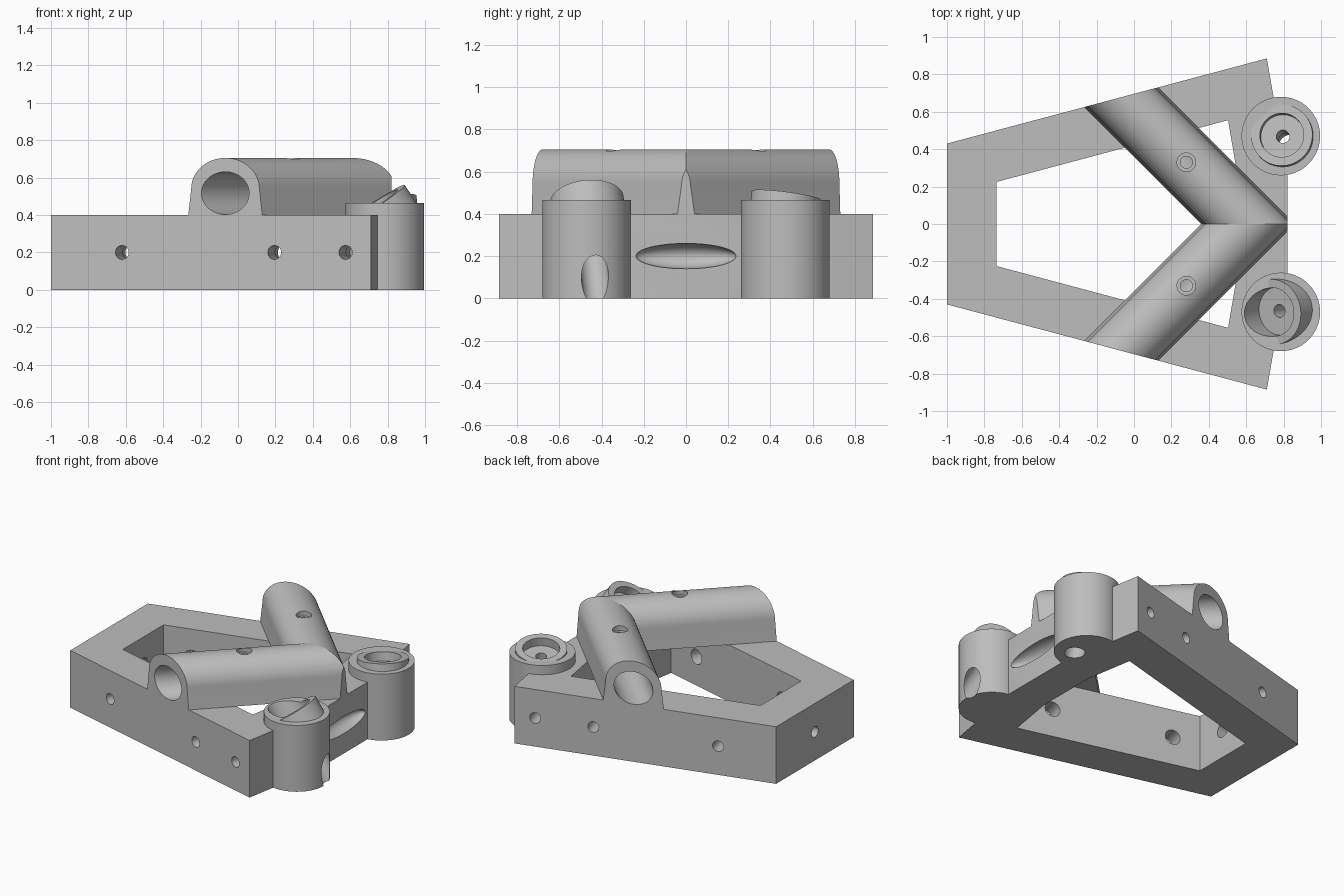
import bpy, bmesh, math
from mathutils import Vector

cube = bpy.data.objects.get("Cube")
if cube:
    bpy.data.objects.remove(cube, do_unlink=True)

grey = bpy.data.materials.new("light grey")
grey.use_nodes = True
colour = (0.51, 0.51, 0.51, 1)
grey.diffuse_color = colour
grey.node_tree.nodes["Principled BSDF"].inputs["Base Color"].default_value = colour


def finish(name, bm):
    bmesh.ops.recalc_face_normals(bm, faces=bm.faces)
    mesh = bpy.data.meshes.new(name)
    bm.to_mesh(mesh)
    bm.free()
    mesh.materials.append(grey)
    obj = bpy.data.objects.new(name, mesh)
    bpy.context.collection.objects.link(obj)
    return obj


def extrude(name, points, along):
    """Solid made by sweeping a flat outline along a vector."""
    bm = bmesh.new()
    face = bm.faces.new([bm.verts.new(p) for p in points])
    new = bmesh.ops.extrude_face_region(bm, geom=[face])["geom"]
    bmesh.ops.translate(bm, vec=along, verts=[v for v in new if isinstance(v, bmesh.types.BMVert)])
    return finish(name, bm)


def prism(name, outline, z0, z1):
    return extrude(name, [(x, y, z0) for x, y in outline], Vector((0, 0, z1 - z0)))


def rod(name, a, b, radius, sides=48):
    a, b = Vector(a), Vector(b)
    turn = (b - a).to_track_quat("Z", "Y")
    ring = [a + turn @ Vector((radius * math.cos(t), radius * math.sin(t), 0))
            for t in (2 * math.pi * i / sides for i in range(sides))]
    return extrude(name, ring, b - a)


def combine(obj, tool, operation="DIFFERENCE", keep=False):
    mod = obj.modifiers.new("cut", "BOOLEAN")
    mod.operation, mod.solver, mod.object = operation, "EXACT", tool
    bpy.context.view_layer.objects.active = obj
    bpy.ops.object.modifier_apply(modifier=mod.name)
    if not keep:
        bpy.data.objects.remove(tool, do_unlink=True)


def mirrored(half):
    return half + [(x, -y) for x, y in reversed(half)]


# Frame with a window
outer = [(-1, -0.43), (0.71, -0.885), (0.82, -0.26)]
inner = [(-0.735, -0.225), (0.503, -0.555), (0.56, -0.22)]
frame = prism("frame", mirrored(outer), 0, 0.4)
combine(frame, prism("window_cutter", mirrored(inner), -0.1, 0.5))

# Scooped groove on the end between the pods
bm = bmesh.new()
bmesh.ops.create_uvsphere(bm, u_segments=48, v_segments=24, radius=1)
bmesh.ops.scale(bm, vec=(0.08, 0.237, 0.06), verts=bm.verts)
bmesh.ops.translate(bm, vec=(0.82, 0, 0.2), verts=bm.verts)
combine(frame, finish("groove_cutter", bm))


# Stepped screw holes through the walls
def screw_hole(start, direction):
    start, direction = Vector(start), Vector(direction).normalized()
    for begin, end, radius in ((-0.05, 0.34, 0.037), (0.15, 0.36, 0.052)):
        combine(frame, rod("screw_cutter", start + direction * begin, start + direction * end, radius, 32))


slope = 0.455 / 1.71
for side in (-1, 1):
    for x in (-0.62, 0.195, 0.575):
        screw_hole((x, side * (0.43 + slope * (x + 1)), 0.2), (slope, -side, 0))
screw_hole((-1, 0, 0.2), (1, 0, 0))

# Two arched sleeves meeting in a mitre
parts = [frame]
for side, label in ((-1, "front"), (1, "back")):
    run = Vector((-1, side, 0)).normalized()
    across = Vector((1, side, 0)).normalized()
    centre = Vector((0.61, 0, 0))
    arch = [(-0.177, 0.4), (0.177, 0.4)]
    arch += [(0.163 * math.cos(t), 0.542 + 0.163 * math.sin(t))
             for t in (math.pi * (i / 32) for i in range(33))]
    start = centre - run * 0.5
    sleeve = extrude(label + "_sleeve", [start + across * u + Vector((0, 0, z)) for u, z in arch], run * 2)
    half = [(-1, 0)] + [(x, -side * y) for x, y in outer] + [(0.82, 0)]
    combine(sleeve, prism("trim", half, 0.3, 0.8), "INTERSECT")
    axis = centre + Vector((0, 0, 0.517))
    bore = rod("bore_cutter", axis - run * 0.3, axis + run * 1.5, 0.114)
    combine(bore, prism("bore_trim", [(-1, side * 0.002), (2, side * 0.002), (2, side * 2), (-1, side * 2)], 0, 1),
            "INTERSECT")
    combine(sleeve, bore)
    for low, radius in ((0.67, 0.05), (0.55, 0.032)):
        combine(sleeve, rod("set_screw_cutter", (0.28, side * 0.33, low), (0.28, side * 0.33, 0.9), radius, 32))
    parts.append(sleeve)

# Pods with tilted collars: side, label, collar centre, axis, collar and recess radii
pods = [
    (-1, "front", (0.745, -0.47, 0.465), (-0.545, -0.09, 0.84), 0.175, 0.13),
    (1, "back", (0.79, 0.475, 0.488), (-0.1, 0.13, 1), 0.165, 0.118),
]
for side, label, centre, axis, collar_r, recess_r in pods:
    centre, axis = Vector(centre), Vector(axis).normalized()
    pod = rod(label + "_pod", (0.785, side * 0.47, 0), (0.785, side * 0.47, 0.465), 0.21, 64)
    combine(pod, rod("collar", centre - axis * 0.12, centre, collar_r, 64), "UNION")
    for low, high, radius in ((-0.06, 0.3, recess_r), (-0.3, 0.0, 0.035), (-0.7, -0.2, 0.065)):
        cutter = rod("pod_cutter", centre + axis * low, centre + axis * high, radius)
        combine(frame, cutter, keep=True)
        combine(pod, cutter)
    parts.append(pod)

# Smooth the curves, keep the edges sharp
bpy.ops.object.select_all(action="DESELECT")
for part in parts:
    part.select_set(True)
bpy.context.view_layer.objects.active = frame
bpy.ops.object.shade_smooth_by_angle(angle=math.radians(30))
